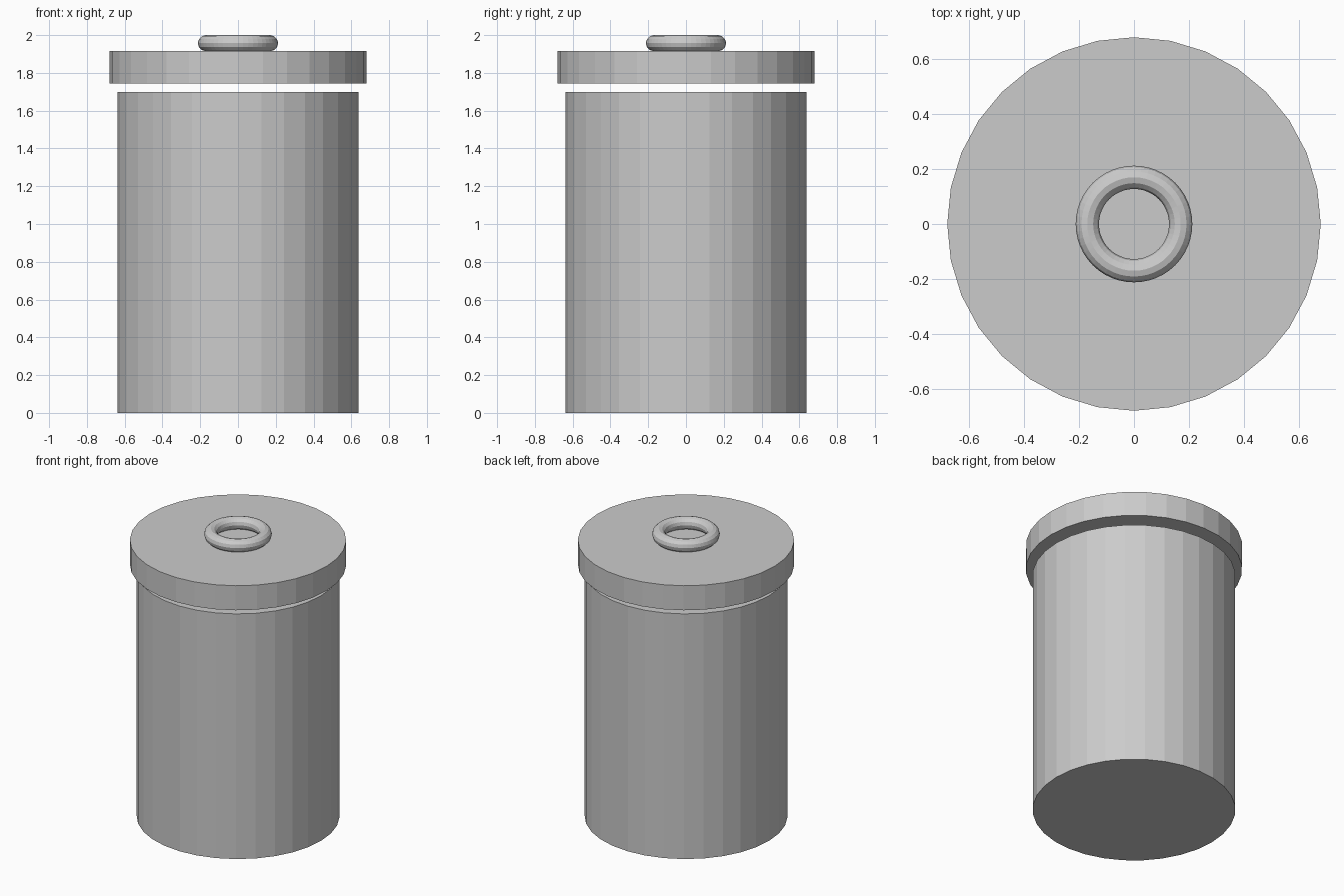
import bpy

if "Cube" in bpy.data.objects:
    bpy.data.objects.remove(bpy.data.objects["Cube"])


def cylinder(name, radius, bottom, top):
    bpy.ops.mesh.primitive_cylinder_add(
        vertices=32, radius=radius, depth=top - bottom,
        location=(0, 0, (bottom + top) / 2))
    bpy.context.object.name = name


# Canister body and the lid floating slightly above it
cylinder("body", 0.6375, 0.0, 1.70)
cylinder("lid", 0.68, 1.745, 1.915)

# Ring handle lying on the lid
bpy.ops.mesh.primitive_torus_add(
    major_radius=0.17, minor_radius=0.0425,
    major_segments=48, minor_segments=12, location=(0, 0, 1.9575))
bpy.context.object.name = "ring_handle"
